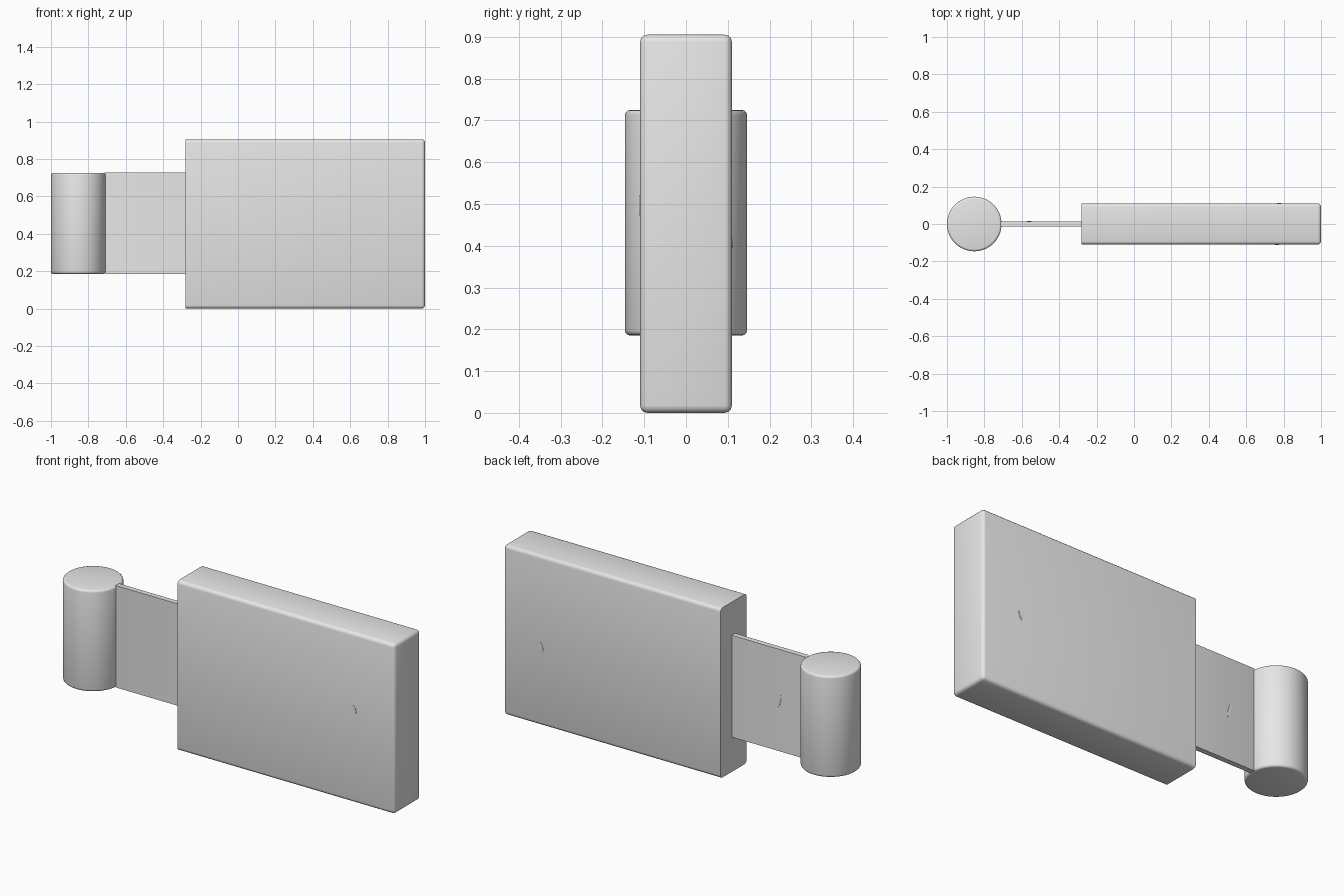
import bpy, bmesh, math
from mathutils import Matrix

default = bpy.data.objects.get("Cube")
if default:
    bpy.data.objects.remove(default, do_unlink=True)

grey = bpy.data.materials.new("plain grey")
grey.use_nodes = True
colour = (0.8, 0.8, 0.8, 1)
grey.diffuse_color = colour
grey.node_tree.nodes["Principled BSDF"].inputs["Base Color"].default_value = colour


def finish(name, bm):
    """Turn a bmesh into a smooth, sharp-edged grey object."""
    mesh = bpy.data.meshes.new(name)
    bm.to_mesh(mesh)
    bm.free()
    mesh.materials.append(grey)
    ob = bpy.data.objects.new(name, mesh)
    bpy.context.collection.objects.link(ob)
    bpy.ops.object.select_all(action='DESELECT')
    ob.select_set(True)
    bpy.context.view_layer.objects.active = ob
    bpy.ops.object.shade_smooth_by_angle(angle=math.radians(40))
    return ob


def box(name, low, high, bevel, keep):
    """Box between two corners; edges for which keep(edge) is true are rounded."""
    bm = bmesh.new()
    size = [b - a for a, b in zip(low, high)]
    mid = [(a + b) / 2 for a, b in zip(low, high)]
    bmesh.ops.create_cube(bm, size=1, matrix=Matrix.Translation(mid) @ Matrix.Diagonal((*size, 1)))
    edges = [e for e in bm.edges if keep(e)]
    bmesh.ops.bevel(bm, geom=edges, offset=bevel, segments=3, profile=0.5, affect='EDGES')
    return finish(name, bm)


# Large slab, rounded everywhere except around its flat inner end
inner = -0.28
box("slab", (inner, -0.11, 0), (1, 0.11, 0.905), 0.018,
    lambda e: any(v.co.x > inner + 0.01 for v in e.verts))

# Thin web joining the slab to the post
box("web", (-0.715, -0.014, 0.185), (inner + 0.02, 0.014, 0.728), 0.006,
    lambda e: all(v.co.x < inner for v in e.verts))

# Upright round post with softened rims
bm = bmesh.new()
bmesh.ops.create_cone(bm, cap_ends=True, segments=64, radius1=0.146, radius2=0.146, depth=0.54,
                      matrix=Matrix.Translation((-0.854, 0, 0.455)))
rims = [e for e in bm.edges if abs(e.verts[0].co.z - e.verts[1].co.z) < 0.01]
bmesh.ops.bevel(bm, geom=rims, offset=0.012, segments=3, profile=0.5, affect='EDGES')
finish("post", bm)


# Tiny slanted nicks, made as thin plates
def nick(name, x, y, z, half_length, tilt):
    bm = bmesh.new()
    place = (Matrix.Translation((x, y, z)) @ Matrix.Rotation(math.radians(tilt), 4, 'Y')
             @ Matrix.Diagonal((0.008, 0.002, half_length, 1)))
    bmesh.ops.create_cone(bm, cap_ends=True, segments=6, radius1=1, radius2=1, depth=2,
                          matrix=place @ Matrix.Rotation(math.pi / 2, 4, 'X'))
    finish(name, bm)


nick("front_nick", 0.765, -0.11, 0.497, 0.026, -18)
nick("back_nick", 0.775, 0.11, 0.42, 0.026, 18)
nick("web_nick", -0.56, 0.014, 0.45, 0.04, -14)
